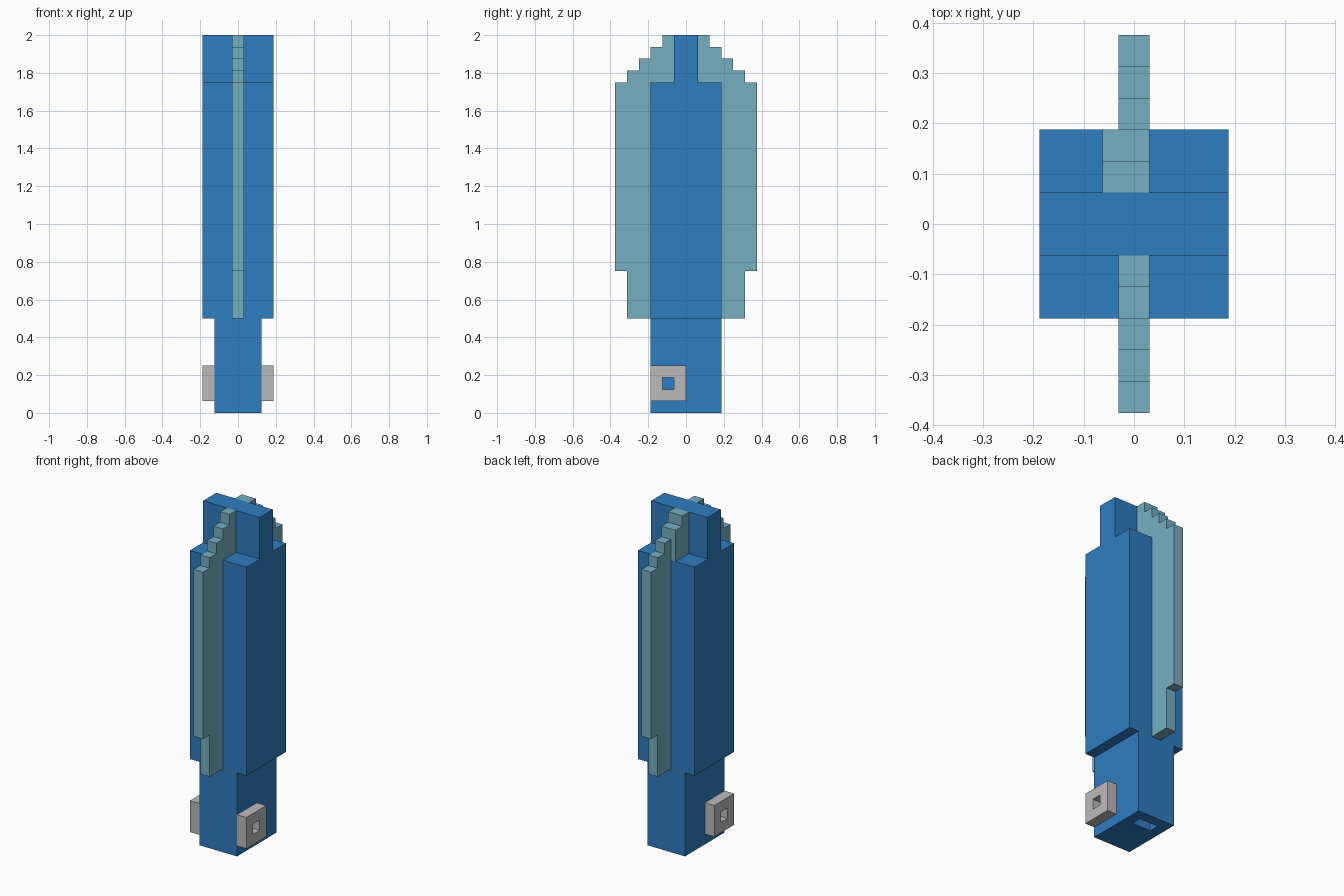
import bpy
import bmesh

if "Cube" in bpy.data.objects:
    bpy.data.objects.remove(bpy.data.objects["Cube"], do_unlink=True)

U = 1 / 16  # modelling grid unit


def material(name, rgb):
    mat = bpy.data.materials.new(name)
    mat.use_nodes = True
    color = (*rgb, 1)
    mat.diffuse_color = color
    for node in mat.node_tree.nodes:
        if node.type == "BSDF_PRINCIPLED":
            node.inputs["Base Color"].default_value = color
    return mat


BLUE = material("blue", (0.027, 0.205, 0.527))
TEAL = material("pale teal", (0.178, 0.429, 0.527))
GREY = material("light grey", (0.5, 0.49, 0.5))


def extrude(name, profile, x0, x1, mat=None):
    """Extrude a side profile of (y, z) grid points from x0 to x1."""
    bm = bmesh.new()
    face = bm.faces.new([bm.verts.new((x0 * U, y * U, z * U)) for y, z in profile])
    moved = bmesh.ops.extrude_face_region(bm, geom=[face])["geom"]
    verts = [v for v in moved if isinstance(v, bmesh.types.BMVert)]
    bmesh.ops.translate(bm, verts=verts, vec=((x1 - x0) * U, 0, 0))
    bmesh.ops.recalc_face_normals(bm, faces=bm.faces)
    mesh = bpy.data.meshes.new(name)
    bm.to_mesh(mesh)
    bm.free()
    if mat:
        mesh.materials.append(mat)
    obj = bpy.data.objects.new(name, mesh)
    bpy.context.collection.objects.link(obj)
    return obj


def rect(y0, y1, z0, z1):
    return [(y0, z0), (y1, z0), (y1, z1), (y0, z1)]


def cut(obj, profile, x0, x1):
    """Cut a box out of an object."""
    cutter = extrude("cutter", profile, x0, x1)
    cutter.hide_render = True
    mod = obj.modifiers.new("cut", "BOOLEAN")
    mod.operation = "DIFFERENCE"
    mod.solver = "EXACT"
    mod.object = cutter
    bpy.context.view_layer.objects.active = obj
    bpy.ops.object.modifier_apply(modifier=mod.name)
    bpy.data.objects.remove(cutter, do_unlink=True)


# Main body with the narrow ridge on top
half = [(3, 8), (3, 28), (1, 28), (1, 32)]
extrude("body", half + [(-y, z) for y, z in reversed(half)], -3, 3, BLUE)

# Narrow base with a slot in its underside
base = extrude("base", rect(-3, 3, 0, 8), -2, 2, BLUE)
cut(base, rect(1, 2, -1, 1), -1, 1)

# Stepped fins, front and back
steps = [(1, 28), (1, 32), (2, 32)]
for i in range(2, 6):
    steps += [(i, 33 - i), (i + 1, 33 - i)]
fin = [(3, 28)] + steps + [(6, 12), (5, 12), (5, 8), (3, 8)]
for name, side in (("front_fin", -1), ("back_fin", 1)):
    extrude(name, [(side * y, z) for y, z in fin], -0.5, 0.5, TEAL)

# Thickened patch on one side of the back fin, next to the ridge
extrude("back_fin_patch", [(1, 28), (1, 32), (2, 32), (2, 31), (3, 31), (3, 28)],
        -1, -0.5, TEAL)

# Square lugs with a hole, one each side of the base
for name, side in (("left_lug", 1), ("right_lug", -1)):
    lug = extrude(name, rect(-3, 0, 1, 4), side * 2, side * 3, GREY)
    cut(lug, rect(-2, -1, 2, 3), side * 1, side * 4)
